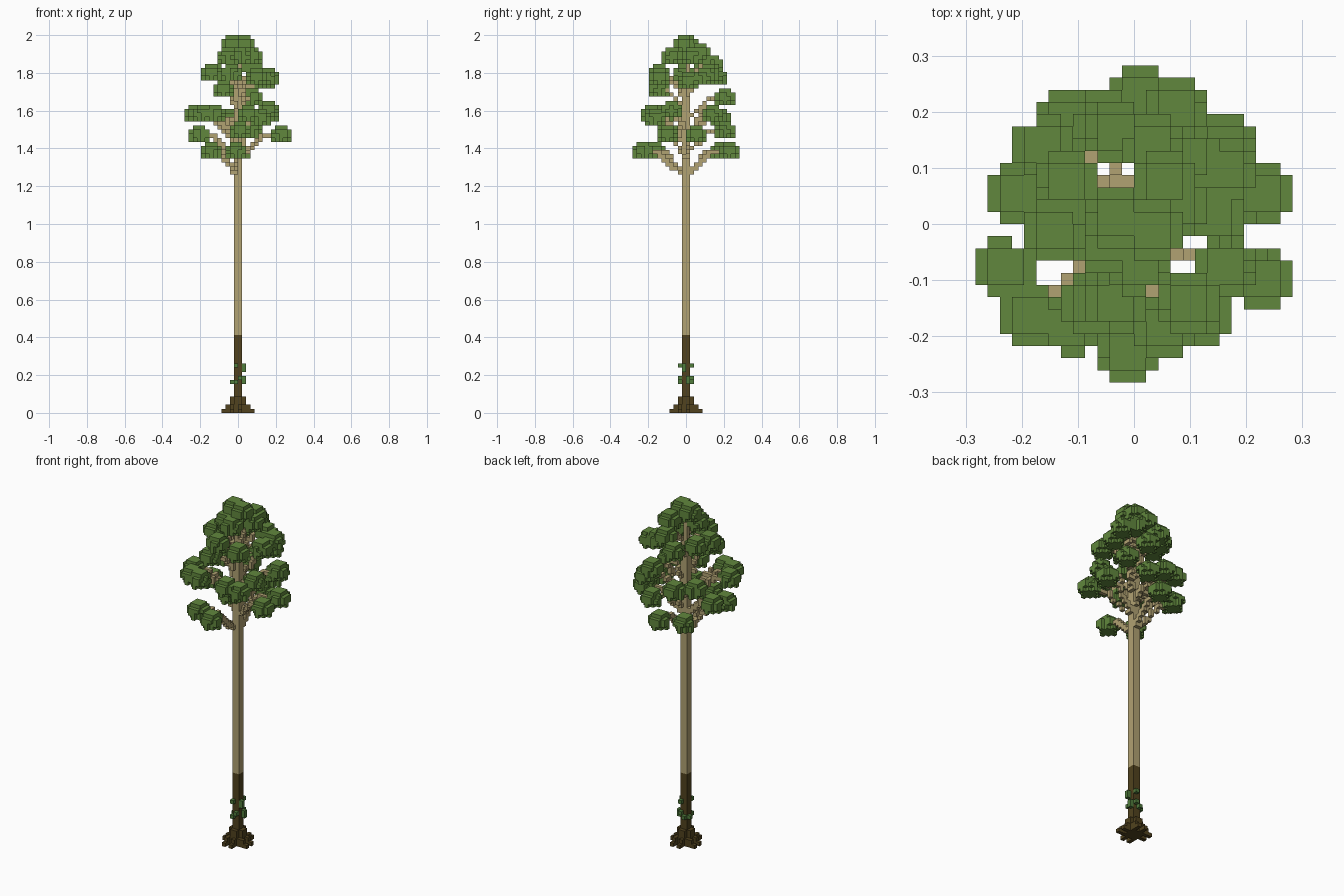
import bpy
import bmesh
import math
import random
from mathutils import Vector

CELL = 2 / 92  # edge of one block
random.seed(4)

if "Cube" in bpy.data.objects:
    bpy.data.objects.remove(bpy.data.objects["Cube"], do_unlink=True)


def make_material(name, colour):
    mat = bpy.data.materials.new(name)
    mat.use_nodes = True
    mat.diffuse_color = (*colour, 1)
    bsdf = next(n for n in mat.node_tree.nodes if n.type == "BSDF_PRINCIPLED")
    bsdf.inputs["Base Color"].default_value = (*colour, 1)
    bsdf.inputs["Roughness"].default_value = 0.9
    return mat


leaf_green = make_material("leaf green", (0.12, 0.245, 0.047))
ivy_green = make_material("ivy green", (0.08, 0.2, 0.045))
pale_bark = make_material("pale bark", (0.44, 0.36, 0.17))
dark_bark = make_material("dark bark", (0.082, 0.055, 0.013))


def build_blocks(name, cells, mat, solid):
    """Draw the exposed sides of a set of grid cells."""
    bm = bmesh.new()
    for cell in sorted(cells):
        for axis in range(3):
            for side in (0, 1):
                near = list(cell)
                near[axis] += 2 * side - 1
                if tuple(near) in solid:
                    continue
                corners = []
                for a, b in ((0, 0), (1, 0), (1, 1), (0, 1)):
                    p = Vector(cell)
                    p[axis] += side
                    p[(axis + 1) % 3] += a
                    p[(axis + 2) % 3] += b
                    corners.append(bm.verts.new(p * CELL))
                bm.faces.new(corners if side else corners[::-1])
    bmesh.ops.remove_doubles(bm, verts=bm.verts, dist=CELL / 50)
    mesh = bpy.data.meshes.new(name)
    bm.to_mesh(mesh)
    bm.free()
    mesh.materials.append(mat)
    obj = bpy.data.objects.new(name, mesh)
    bpy.context.collection.objects.link(obj)


def leaf_clump(centre):
    """Flat-bottomed dome of blocks with a slightly ragged rim."""
    x, y, z = centre
    cells = set()
    for k, limit in ((-1, 4), (0, 5), (1, 5), (2, 2)):
        for i in range(-2, 3):
            for j in range(-2, 3):
                spread = i * i + j * j
                ragged = spread == 5 and random.random() < 0.25
                if spread <= limit and not ragged:
                    cells.add((x + i, y + j, z + k))
    return cells


def branch(centre):
    """Limb that climbs away from the trunk, then levels out into its clump."""
    x, y, z = centre
    reach = math.hypot(x, y)
    start = z - reach * 0.6
    steps = int(reach * 3) + 1
    cells = set()
    for s in range(steps + 1):
        t = s / steps
        rise = min(1, t * 1.6)
        cells.add((math.floor(x * t), math.floor(y * t),
                   round(start + (z - start) * rise)))
    return cells


# Clump centres in grid cells, lowest tier first
clumps = [
    (-7, -8, 63), (-1, -11, 63), (0, 10, 63), (-6, 8, 63),
    (10, 2, 67), (10, -5, 67), (-10, 2, 67), (0, -5, 68),
    (-11, -4, 72), (-9, -8, 72), (-6, -9, 72), (2, -9, 72), (5, -8, 71),
    (7, 6, 72), (-3, 8, 71), (3, 9, 68), (-8, 6, 72), (7, -4, 73),
    (3, 9, 76), (-4, -7, 78),
    (7, 4, 81), (6, 0, 80), (4, -7, 81), (-7, -1, 82), (-6, 3, 82),
    (-2, -7, 82), (1, 6, 84), (4, 5, 82), (-2, 7, 81),
    (-2, 0, 89), (1, -1, 89), (3, 1, 86), (-3, -2, 86),
    (0, -4, 86), (2, 3, 87),
]
foliage = set().union(*(leaf_clump(c) for c in clumps))

# Trunk: square column, thinner inside the crown
DARK_TOP, THIN_FROM, TOP = 19, 80, 87
pair = (-1, 0)
column = {(x, y, z) for x in pair for y in pair for z in range(THIN_FROM)}
tip = {(-1, 0, z) for z in range(THIN_FROM, TOP)}
lower_trunk = {c for c in column if c[2] < DARK_TOP}
upper_trunk = (column - lower_trunk) | tip

# Root flare: stepped arms around the foot
roots = set()
for n in range(8):
    turn = n * math.pi / 4 + 0.2
    for z, reach in enumerate((3.6, 2.6, 1.6, 1.3)):
        for s in range(12):
            r = reach * s / 11
            roots.add((math.floor(r * math.cos(turn)),
                       math.floor(r * math.sin(turn)), z))
roots -= lower_trunk

# Ivy leaves clinging to the lower trunk
ivy = {(1, -1, 11), (1, -1, 10), (1, 0, 7), (1, 0, 8), (-2, 0, 7),
       (0, 1, 8), (0, 1, 11), (-1, 1, 7), (-1, -2, 7), (0, -2, 8), (-1, -2, 11)}

# Branches fill whatever the trunk and leaves leave open
wood = upper_trunk | lower_trunk
foliage -= wood
branches = set().union(*(branch(c) for c in clumps if c[2] < 85))
branches -= wood | foliage

solid = wood | foliage | branches | roots | ivy
for name, cells, mat in (
    ("root_flare", roots, dark_bark),
    ("lower_trunk", lower_trunk, dark_bark),
    ("upper_trunk", upper_trunk, pale_bark),
    ("branches", branches, pale_bark),
    ("foliage", foliage, leaf_green),
    ("ivy_leaves", ivy, ivy_green),
):
    build_blocks(name, cells, mat, solid)
